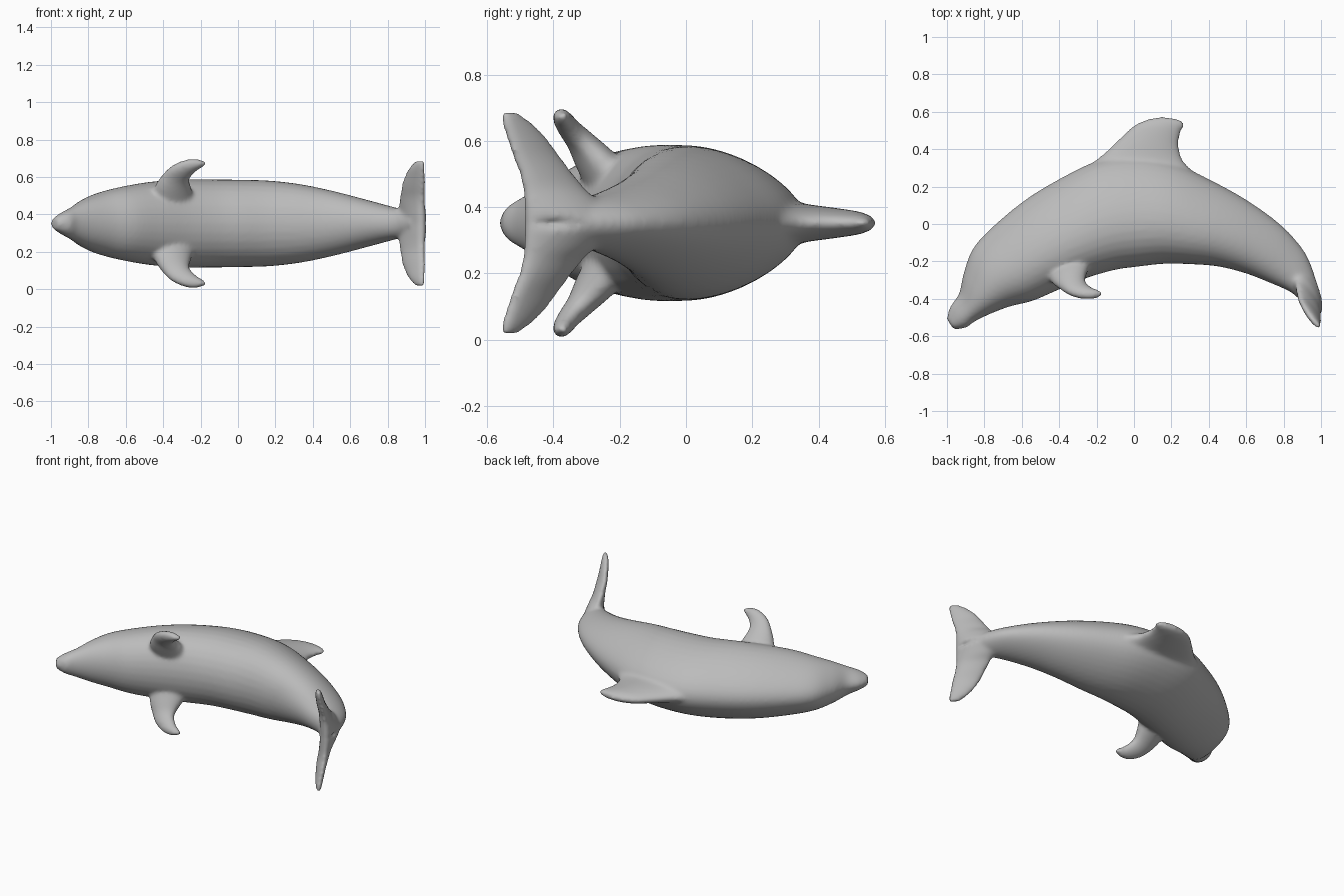
import bpy, bmesh, math
from mathutils import Vector

cube = bpy.data.objects.get("Cube")
if cube:
    bpy.data.objects.remove(cube, do_unlink=True)

MID = 0.352   # height of the symmetry plane
SEG = 36      # points around each cross-section
STEPS = 5     # in-between sections per pair


def catmull(p0, p1, p2, p3, t):
    return 0.5 * (2 * p1 + (p2 - p0) * t + (2 * p0 - 5 * p1 + 4 * p2 - p3) * t * t
                  + (3 * p1 - p0 - 3 * p2 + p3) * t ** 3)


def loft(bm, sections, side=1, egg=0.0):
    """Skin oval sections, each given as chord start, chord end, half thickness.
    egg narrows the section near the chord start and fills it near the end."""
    keys = []
    for a, b, w in sections:
        a, b = [Vector((p[0], p[1], MID + side * (p[2] if len(p) > 2 else 0)))
                for p in (a, b)]
        keys.append((a, b, w))
    fine, last = [], len(keys) - 1
    for i in range(last):
        ids = (max(i - 1, 0), i, i + 1, min(i + 2, last))
        for s in range(STEPS):
            fine.append([catmull(*[keys[k][c] for k in ids], s / STEPS) for c in range(3)])
    fine.append(keys[-1])
    mids = [(f[0] + f[1]) / 2 for f in fine]
    rings = []
    for i, (a, b, w) in enumerate(fine):
        axis = mids[min(i + 1, len(mids) - 1)] - mids[max(i - 1, 0)]
        normal = (b - a).cross(axis).normalized()
        ring = []
        for k in range(SEG):
            t = 2 * math.pi * k / SEG
            ring.append(bm.verts.new(mids[i] + (a - b) / 2 * math.cos(t)
                                     + normal * w * math.sin(t) * (1 - egg * math.cos(t))))
        rings.append(ring)
    for r, q in zip(rings, rings[1:]):
        for k in range(SEG):
            n = (k + 1) % SEG
            bm.faces.new((r[k], r[n], q[n], q[k]))
    bm.faces.new(rings[0][::-1])
    bm.faces.new(rings[-1])


# Body: back point, belly point, half width, from snout to tail
body = [
    ((-1.003, -0.505), (-0.965, -0.563), 0.03),
    ((-0.982, -0.44), (-0.90, -0.555), 0.06),
    ((-0.935, -0.37), (-0.85, -0.52), 0.087),
    ((-0.91, -0.26), (-0.76, -0.477), 0.126),
    ((-0.86, -0.13), (-0.66, -0.44), 0.16),
    ((-0.75, -0.01), (-0.54, -0.41), 0.19),
    ((-0.58, 0.13), (-0.40, -0.35), 0.216),
    ((-0.40, 0.24), (-0.25, -0.288), 0.229),
    ((-0.20, 0.335), (-0.10, -0.245), 0.229),
    ((0.00, 0.36), (0.03, -0.227), 0.227),
    ((0.20, 0.33), (0.16, -0.213), 0.222),
    ((0.40, 0.24), (0.30, -0.215), 0.203),
    ((0.60, 0.13), (0.45, -0.227), 0.168),
    ((0.78, 0.00), (0.60, -0.265), 0.126),
    ((0.90, -0.13), (0.74, -0.32), 0.091),
    ((0.955, -0.24), (0.83, -0.36), 0.073),
    ((0.978, -0.33), (0.88, -0.40), 0.06),
    ((0.985, -0.40), (0.92, -0.45), 0.035),
]

# Dorsal fin: front edge, rear edge, half thickness, from base to tip
dorsal_fin = [
    ((-0.38, 0.19), (0.48, 0.15), 0.12),
    ((-0.28, 0.285), (0.36, 0.245), 0.085),
    ((-0.175, 0.365), (0.265, 0.335), 0.06),
    ((-0.09, 0.445), (0.24, 0.42), 0.048),
    ((0.00, 0.527), (0.25, 0.49), 0.037),
    ((0.08, 0.562), (0.27, 0.525), 0.027),
    ((0.15, 0.574), (0.26, 0.555), 0.015),
]

# Flipper: front edge, rear edge, half thickness, from base to tip
flipper = [
    ((-0.47, -0.26, 0.12), (-0.23, -0.19, 0.12), 0.07),
    ((-0.44, -0.31, 0.20), (-0.25, -0.25, 0.19), 0.055),
    ((-0.40, -0.34, 0.26), (-0.26, -0.295, 0.23), 0.042),
    ((-0.355, -0.37, 0.303), (-0.25, -0.325, 0.255), 0.035),
    ((-0.29, -0.39, 0.333), (-0.215, -0.35, 0.288), 0.03),
    ((-0.23, -0.392, 0.341), (-0.178, -0.363, 0.309), 0.022),
    ((-0.19, -0.38, 0.337), (-0.165, -0.37, 0.323), 0.012),
]

# Tail fluke: front edge, rear edge, half thickness, from root to tip
fluke = [
    ((0.895, -0.23, 0.0), (0.99, -0.485, 0.0), 0.054),
    ((0.872, -0.265, 0.06), (0.991, -0.487, 0.06), 0.047),
    ((0.868, -0.305, 0.10), (0.993, -0.49, 0.10), 0.038),
    ((0.872, -0.345, 0.15), (0.996, -0.50, 0.15), 0.031),
    ((0.877, -0.382, 0.20), (0.998, -0.52, 0.20), 0.027),
    ((0.892, -0.418, 0.25), (0.998, -0.537, 0.25), 0.024),
    ((0.918, -0.465, 0.30), (0.998, -0.553, 0.30), 0.02),
    ((0.955, -0.515, 0.338), (0.995, -0.56, 0.338), 0.012),
]

bm = bmesh.new()
loft(bm, body, egg=0.25)
loft(bm, dorsal_fin)
for side in (1, -1):
    loft(bm, flipper, side)
    loft(bm, fluke, side)
# Make every closed shell face outward
bmesh.ops.recalc_face_normals(bm, faces=bm.faces)
mesh = bpy.data.meshes.new("dolphin_skin")
bm.to_mesh(mesh)
bm.free()
dolphin = bpy.data.objects.new("dolphin_skin", mesh)
bpy.context.collection.objects.link(dolphin)

# Grey skin
grey = bpy.data.materials.new("skin_grey")
grey.use_nodes = True
colour = (0.5, 0.5, 0.5, 1)
grey.diffuse_color = colour
grey.node_tree.nodes["Principled BSDF"].inputs["Base Color"].default_value = colour
mesh.materials.append(grey)

# Fuse the shells into one skin and soften the joins
remesh = dolphin.modifiers.new("fuse", 'REMESH')
remesh.mode = 'VOXEL'
remesh.voxel_size = 0.011
remesh.use_smooth_shade = True
soften = dolphin.modifiers.new("soften", 'SMOOTH')
soften.factor = 0.5
soften.iterations = 10
